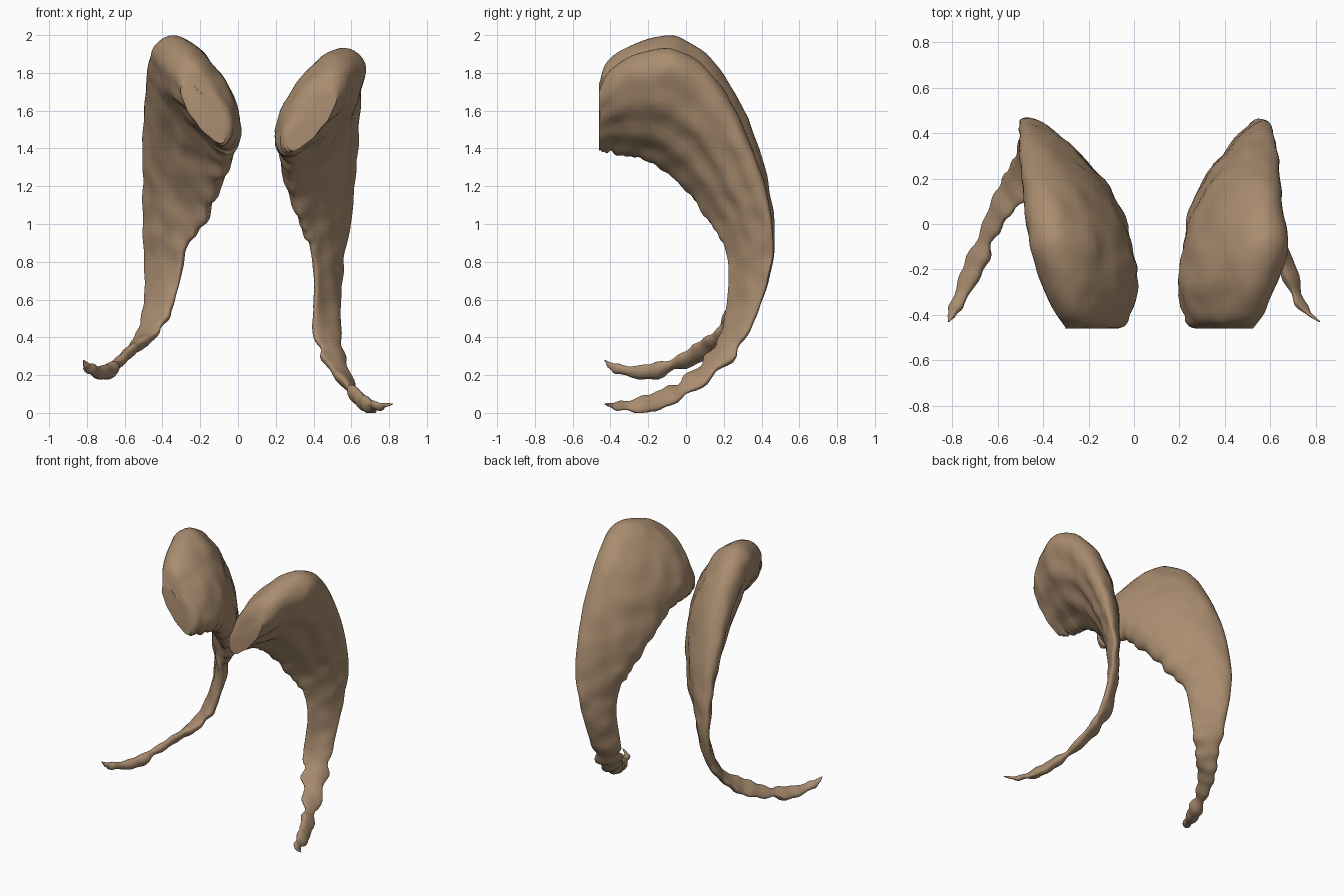
import bpy, bmesh, math
from mathutils import Vector, noise

if "Cube" in bpy.data.objects:
    bpy.data.objects.remove(bpy.data.objects["Cube"])

mat = bpy.data.materials.new("tan_tissue")
mat.diffuse_color = (0.40, 0.265, 0.16, 1)
mat.use_nodes = True
mat.node_tree.nodes["Principled BSDF"].inputs["Base Color"].default_value = mat.diffuse_color

# Each station: outer rim x,y,z | inner rim x,y,z | medial bulge | lateral bulge
RIGHT = [
    (.51, -.46, 1.70, .28, -.46, 1.39, .06, .06),
    (.54, -.40, 1.80, .25, -.41, 1.38, .11, .10),
    (.58, -.25, 1.89, .24, -.29, 1.36, .15, .13),
    (.62, -.06, 1.91, .26, -.17, 1.32, .16, .14),
    (.62, .14, 1.76, .29, .00, 1.18, .15, .10),
    (.62, .33, 1.41, .34, .14, .99, .11, .06),
    (.60, .44, 1.06, .39, .21, .87, .07, .035),
    (.56, .45, .80, .41, .23, .70, .05, .025),
    (.54, .37, .52, .40, .20, .46, .045, .025),
    (.56, .25, .31, .45, .12, .31, .04, .022),
    (.62, .06, .13, .55, -.02, .18, .035, .02),
    (.70, -.18, .01, .65, -.18, .10, .04, .022),
    (.76, -.36, .02, .72, -.35, .06, .02, .01),
    (.82, -.43, .045, .815, -.43, .05, .003, .003),
]
LEFT = [
    (-.29, -.46, 1.74, -.08, -.46, 1.43, .06, .06),
    (-.31, -.40, 1.86, -.06, -.41, 1.42, .11, .10),
    (-.35, -.25, 1.95, -.04, -.29, 1.40, .15, .13),
    (-.40, -.06, 1.98, -.05, -.17, 1.36, .16, .14),
    (-.45, .15, 1.82, -.11, .00, 1.20, .16, .11),
    (-.49, .35, 1.44, -.19, .14, 1.00, .12, .06),
    (-.50, .45, 1.06, -.28, .21, .88, .08, .035),
    (-.49, .46, .82, -.31, .23, .73, .05, .025),
    (-.50, .39, .60, -.35, .22, .56, .045, .025),
    (-.54, .27, .41, -.43, .15, .43, .04, .022),
    (-.63, .09, .28, -.57, .02, .34, .035, .02),
    (-.74, -.17, .20, -.66, -.18, .25, .04, .022),
    (-.81, -.36, .23, -.76, -.36, .25, .03, .015),
    (-.82, -.43, .275, -.815, -.43, .28, .003, .003),
]

SUB, SEG = 9, 48


def spline(rows):
    # Catmull-Rom through the stations
    out, n = [], len(rows)
    for i in range(n - 1):
        quad = [rows[max(i - 1, 0)], rows[i], rows[i + 1], rows[min(i + 2, n - 1)]]
        for s in range(SUB):
            t = s / SUB
            out.append([.5 * (2 * b + (c - a) * t + (2 * a - 5 * b + 4 * c - d) * t * t
                              + (3 * b - a - 3 * c + d) * t ** 3) for a, b, c, d in zip(*quad)])
    out.append(list(rows[-1]))
    return out


def build_body(name, rows, side):
    st = spline(rows)
    outer = [Vector(r[:3]) for r in st]
    inner = [Vector(r[3:6]) for r in st]
    mid = [(o + i) / 2 for o, i in zip(outer, inner)]
    bm = bmesh.new()
    rings, last = [], len(st) - 1
    for k, r in enumerate(st):
        half = (outer[k] - inner[k]) / 2
        tangent = mid[min(k + 2, last)] - mid[max(k - 2, 0)]
        if k < 14:
            tangent = tangent.normalized().lerp(Vector((0, 1, 0)), 1 - k / 14)
        medial = tangent.cross(half).normalized()
        if medial.x * side > 0:
            medial = -medial
        width = half.length
        head = max(0, min(1, (width - .15) / .12))
        ring = []
        for j in range(SEG):
            a = 2 * math.pi * j / SEG
            c, s = math.cos(a), math.sin(a)
            if s >= 0:
                # full ventricular side
                depth = r[6] * s ** .9
            else:
                # lateral side: fuller toward the outer rim, shallow grooves
                depth = s * r[7] * (1 + .35 * c * head)
                depth += head * .008 * math.sin(10 * c + 2) * abs(s)
            p = mid[k] + half * c + medial * depth
            # ragged inner rim
            ragged = max(0, -c) ** 3 * .035 * head
            p += half.normalized() * ragged * noise.noise(Vector((k * .35, side * 5, c)))
            # lumpy tail
            lump = max(0, min(1, (k - 70) / 20)) * (k < last - 3)
            swell = 1 + .7 * lump * noise.noise(Vector((k * .3, side * 7, 0)))
            p = mid[k] + (p - mid[k]) * swell
            if 0 < k < last - 4:
                p += medial * .014 * noise.noise(p * 9) * min(1, width / .08)
            p.y = max(p.y, -.465)
            p.z = max(p.z, 0)
            ring.append(bm.verts.new(p))
        rings.append(ring)
    for r0, r1 in zip(rings, rings[1:]):
        for j in range(SEG):
            n = (j + 1) % SEG
            bm.faces.new((r0[j], r0[n], r1[n], r1[j]))
    # flat front cut and tail tip
    bm.faces.new(rings[0][::-1])
    bm.faces.new(rings[-1])
    bmesh.ops.recalc_face_normals(bm, faces=bm.faces)
    me = bpy.data.meshes.new(name)
    bm.to_mesh(me)
    bm.free()
    ob = bpy.data.objects.new(name, me)
    bpy.context.collection.objects.link(ob)
    me.materials.append(mat)
    bpy.ops.object.select_all(action='DESELECT')
    ob.select_set(True)
    bpy.context.view_layer.objects.active = ob
    bpy.ops.object.shade_smooth_by_angle(angle=math.radians(40))


build_body("right_curved_body", RIGHT, 1)
build_body("left_curved_body", LEFT, -1)
